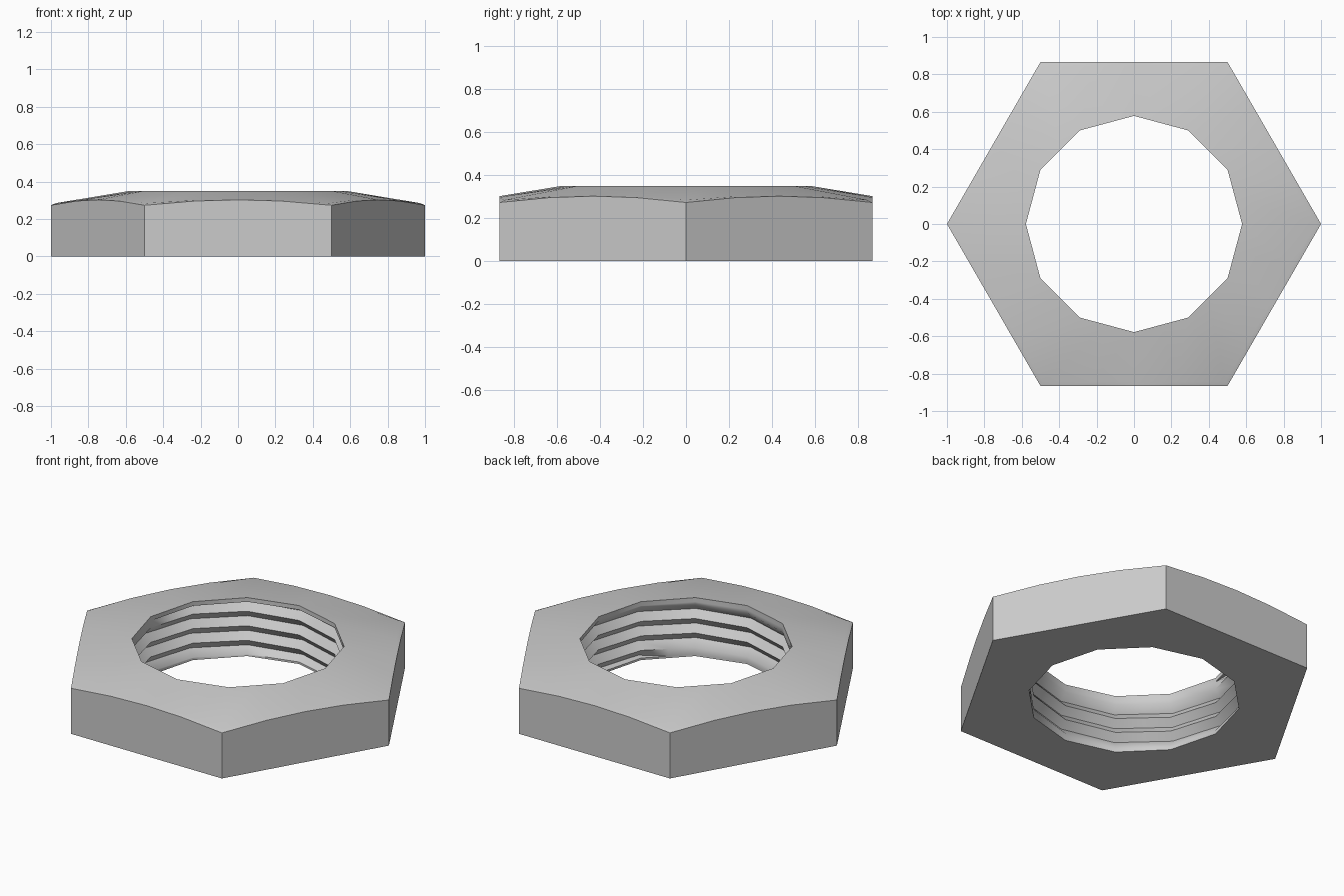
import bpy, bmesh
from math import pi, cos, sin

if "Cube" in bpy.data.objects:
    bpy.data.objects.remove(bpy.data.objects["Cube"])

H, N = 0.35, 24               # height, columns around
CREST, ROOT = 0.578, 0.614    # thread radii (12-sided bore)
PITCH, Z0, Z1 = 0.087, 0.012, 0.325

bm = bmesh.new()


def poly_radius(radius, sides, a):
    """Distance to the edge of a regular polygon with a corner at angle 0."""
    step = 2 * pi / sides
    return radius * cos(step / 2) / cos((a % step) - step / 2)


def ring(radius, sides, z):
    """Ring of N vertices; z is a function of the radial distance."""
    out = []
    for j in range(N):
        a = 2 * pi * j / N
        r = poly_radius(radius, sides, a)
        out.append(bm.verts.new((r * cos(a), r * sin(a), z(r))))
    return out


def bridge(a, b):
    for j in range(N):
        k = (j + 1) % N
        bm.faces.new((a[j], a[k], b[k], b[j]))


# Hexagonal body: bore start, underside, sides, rounded chamfer, conical top
rings = [
    ring(CREST, 12, lambda r: Z0),
    ring(CREST, 12, lambda r: 0),
    ring(1.0, 6, lambda r: 0),
    ring(1.0, 6, lambda r: 0.273 + 0.22 * (1 - r)),
    ring(0.975, 6, lambda r: H - 0.165 * (r - CREST)),
    ring(CREST, 12, lambda r: H),
    ring(CREST, 12, lambda r: Z1),
]
for a, b in zip(rings, rings[1:]):
    bridge(a, b)

# Helical V thread, clamped to plain rims at both ends
grid = []
for m in range(-4, 10):
    row = []
    for j in range(N + 1):
        a = 2 * pi * j / N
        z = PITCH * (m / 2 + (j - 6) / N)
        r = ROOT if m % 2 else CREST
        if z <= Z0 or z >= Z1:
            z, r = min(max(z, Z0), Z1), CREST
        r = poly_radius(r, 12, a)
        row.append(bm.verts.new((r * cos(a), r * sin(a), z)))
    grid.append(row)
for lo, hi in zip(grid, grid[1:]):
    for j in range(N):
        bm.faces.new((lo[j], hi[j], hi[j + 1], lo[j + 1]))

bmesh.ops.remove_doubles(bm, verts=bm.verts, dist=0.0005)
bmesh.ops.recalc_face_normals(bm, faces=bm.faces)
mesh = bpy.data.meshes.new("hex_nut")
bm.to_mesh(mesh)
bm.free()
nut = bpy.data.objects.new("hex_nut", mesh)
bpy.context.collection.objects.link(nut)
bpy.context.view_layer.objects.active = nut
nut.select_set(True)
bpy.ops.object.shade_smooth_by_angle(angle=0.75)
